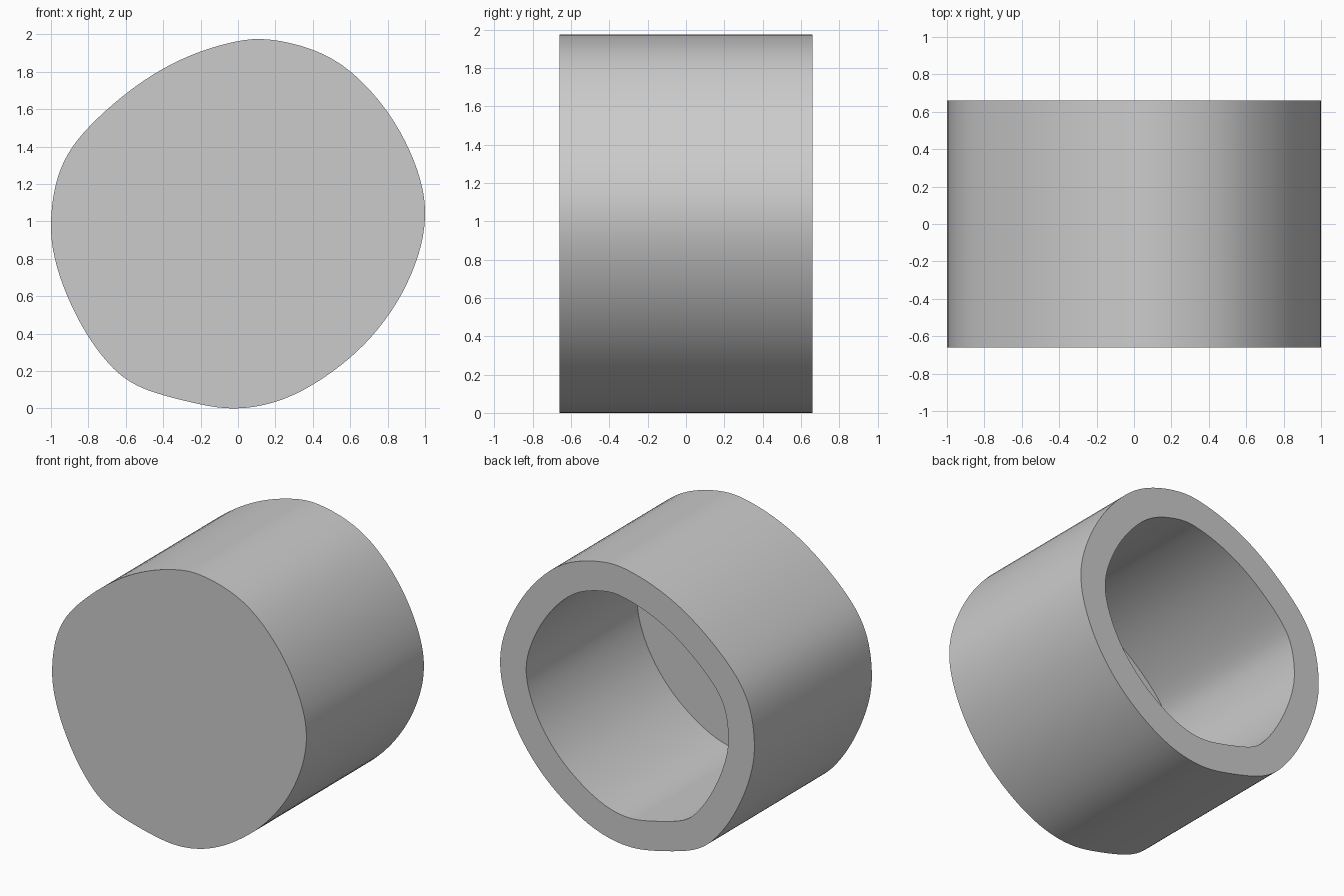
import bpy, bmesh
from mathutils import Vector

cube = bpy.data.objects.get("Cube")
if cube:
    bpy.data.objects.remove(cube, do_unlink=True)

HEIGHT, HALF_DEPTH, WALL, FLOOR = 1.975, 0.66, 0.205, 0.07

# Rounded irregular outline in x, z, clockwise from the top
OUTLINE = [(.15, 1.975), (.4, 1.92), (.6, 1.81), (.8, 1.59), (.92, 1.37),
           (.985, 1.18), (1, 1.02), (.97, .84), (.88, .62), (.75, .43),
           (.6, .275), (.4, .13), (.2, .035), (-.02, 0), (-.2, .03),
           (-.4, .08), (-.52, .12), (-.62, .18), (-.7, .26), (-.8, .39),
           (-.91, .6), (-.98, .81), (-1, .98), (-.975, 1.2), (-.91, 1.36),
           (-.8, 1.5), (-.6, 1.68), (-.4, 1.815), (-.2, 1.905), (0, 1.96)]


def smooth_loop(points, steps=4):
    """Closed cubic B-spline, fitted back to the full width and height."""
    p = [Vector(q) for q in points]
    n, out = len(p), []
    for i in range(n):
        a, b, c, d = (p[(i + k) % n] for k in range(4))
        for s in range(steps):
            t = s / steps
            out.append((a * (1 - t) ** 3 + b * (3 * t**3 - 6 * t**2 + 4)
                        + c * (-3 * t**3 + 3 * t**2 + 3 * t + 1) + d * t**3) / 6)
    xs, zs = [v.x for v in out], [v.y for v in out]
    return [Vector((2 * (v.x - min(xs)) / (max(xs) - min(xs)) - 1,
                    HEIGHT * (v.y - min(zs)) / (max(zs) - min(zs)))) for v in out]


def inset_loop(loop, distance):
    """Offset a clockwise loop inwards along its normals."""
    out = []
    for i, v in enumerate(loop):
        along = (loop[(i + 1) % len(loop)] - loop[i - 1]).normalized()
        out.append(v + Vector((along.y, -along.x)) * distance)
    return out


outer = smooth_loop(OUTLINE)
inner = inset_loop(outer, WALL)

# Closed front, outer wall, back rim, hollow and its floor
bm = bmesh.new()
sections = [(outer, -HALF_DEPTH), (outer, HALF_DEPTH),
            (inner, HALF_DEPTH), (inner, -HALF_DEPTH + FLOOR)]
rings = [[bm.verts.new((v.x, y, v.y)) for v in loop] for loop, y in sections]
for r, s in zip(rings, rings[1:]):
    for i in range(len(r)):
        j = (i + 1) % len(r)
        bm.faces.new((r[i], r[j], s[j], s[i]))
bm.faces.new(rings[0])
bm.faces.new(rings[-1])
bmesh.ops.recalc_face_normals(bm, faces=bm.faces)

mesh = bpy.data.meshes.new("hollow_cup")
bm.to_mesh(mesh)
bm.free()
cup = bpy.data.objects.new("hollow_cup", mesh)
bpy.context.collection.objects.link(cup)

# Plain grey finish
grey = bpy.data.materials.new("light_grey")
grey.use_nodes = True
colour = (0.6, 0.6, 0.6, 1)
grey.diffuse_color = colour
grey.node_tree.nodes["Principled BSDF"].inputs["Base Color"].default_value = colour
mesh.materials.append(grey)

bpy.ops.object.select_all(action="DESELECT")
cup.select_set(True)
bpy.context.view_layer.objects.active = cup
bpy.ops.object.shade_smooth_by_angle()
